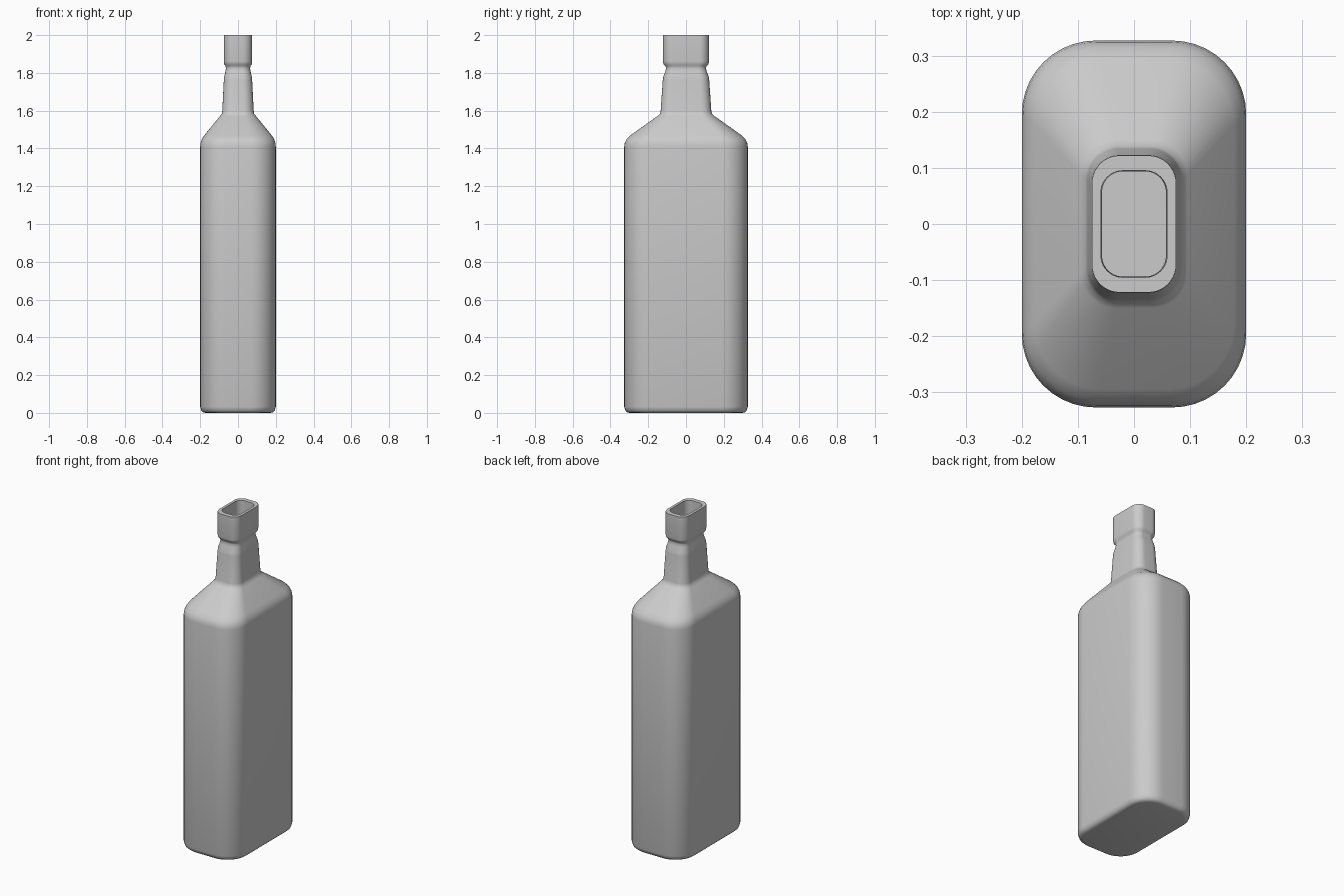
import bpy, bmesh, math

if "Cube" in bpy.data.objects:
    bpy.data.objects.remove(bpy.data.objects["Cube"])

SEG = 10  # segments per rounded corner


def ring(bm, hx, hy, z):
    """Rounded rectangle cross-section; corner size follows its width."""
    r = hx * 0.66
    verts = []
    for k, (sx, sy) in enumerate([(1, 1), (-1, 1), (-1, -1), (1, -1)]):
        for i in range(SEG + 1):
            a = math.pi / 2 * (k + i / SEG)
            verts.append(bm.verts.new((sx * (hx - r) + r * math.cos(a),
                                       sy * (hy - r) + r * math.sin(a), z)))
    return verts


# Outer profile: half width, half depth, height
outer = [
    (0.172, 0.299, 0.0), (0.184, 0.311, 0.003), (0.194, 0.321, 0.012),
    (0.2, 0.327, 0.032), (0.2, 0.327, 1.41), (0.198, 0.324, 1.43),
    (0.191, 0.314, 1.45), (0.178, 0.294, 1.47), (0.095, 0.150, 1.572),
    (0.086, 0.138, 1.583), (0.083, 0.134, 1.60), (0.075, 0.123, 1.76),
    (0.073, 0.120, 1.78), (0.066, 0.109, 1.81), (0.064, 0.106, 1.825),
    (0.066, 0.108, 1.836), (0.073, 0.119, 1.846), (0.075, 0.122, 1.86),
    (0.075, 0.122, 2.0),
]
# Inner wall, from the mouth down to the inside floor
inner = [
    (0.059, 0.095, 2.0), (0.057, 0.094, 1.83), (0.068, 0.115, 1.58),
    (0.165, 0.28, 1.46), (0.185, 0.312, 1.41), (0.185, 0.312, 0.04),
    (0.17, 0.297, 0.018),
]

# Bottle: one continuous shell lofted through all sections
bm = bmesh.new()
rings = [ring(bm, *p) for p in outer + inner]
for a, b in zip(rings, rings[1:]):
    n = len(a)
    for i in range(n):
        j = (i + 1) % n
        bm.faces.new((a[i], a[j], b[j], b[i]))
bm.faces.new(rings[0][::-1])
bm.faces.new(rings[-1])
bmesh.ops.recalc_face_normals(bm, faces=bm.faces)

mesh = bpy.data.meshes.new("bottle")
bm.to_mesh(mesh)
bm.free()
bottle = bpy.data.objects.new("bottle", mesh)
bpy.context.collection.objects.link(bottle)
bpy.context.view_layer.objects.active = bottle
bottle.select_set(True)
bpy.ops.object.shade_smooth_by_angle(angle=math.radians(40))
